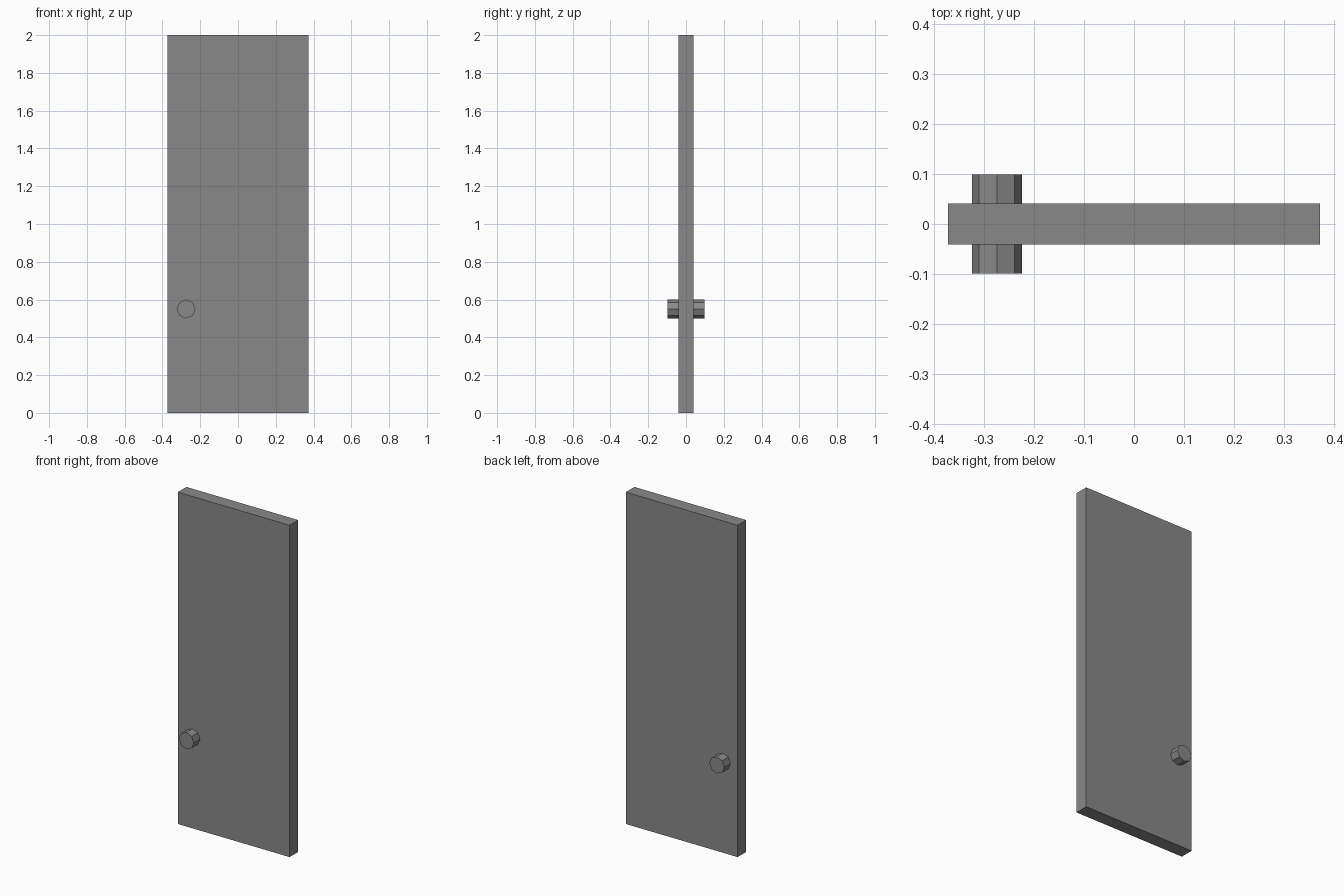
import bpy
import math

default = bpy.data.objects.get("Cube")
if default:
    bpy.data.objects.remove(default, do_unlink=True)

# Single flat grey
grey = bpy.data.materials.new("grey")
grey.use_nodes = True
grey.diffuse_color = (0.25, 0.25, 0.25, 1)
grey.node_tree.nodes["Principled BSDF"].inputs["Base Color"].default_value = (0.25, 0.25, 0.25, 1)

WIDTH, THICKNESS, HEIGHT = 0.746, 0.082, 2.0
KNOB_REACH = 0.099


def finish(name):
    obj = bpy.context.object
    obj.name = obj.data.name = name
    obj.data.materials.append(grey)
    return obj


# Door panel
bpy.ops.mesh.primitive_cube_add(size=1, location=(0, 0, HEIGHT / 2))
panel = finish("door_panel")
panel.scale = (WIDTH, THICKNESS, HEIGHT)

# Eight-sided knobs, one on each face of the panel
depth = KNOB_REACH - THICKNESS / 2
for name, side in (("front_knob", -1), ("back_knob", 1)):
    bpy.ops.mesh.primitive_cylinder_add(
        vertices=8, radius=0.05, depth=depth,
        location=(-0.275, side * (KNOB_REACH - depth / 2), 0.55),
        rotation=(math.pi / 2, 0, 0))
    finish(name)
